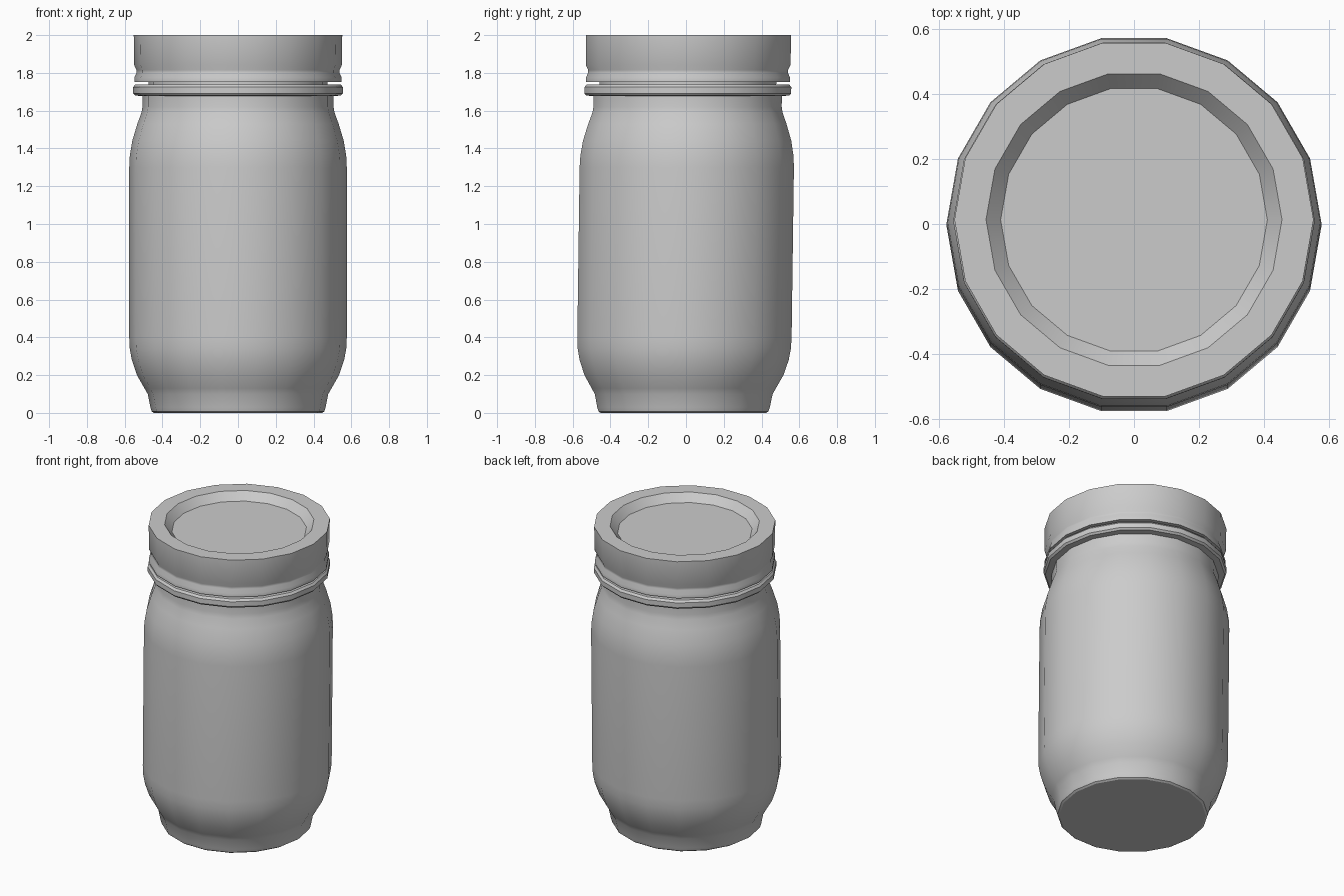
import bpy, bmesh
from math import cos, sin, pi, radians

if "Cube" in bpy.data.objects:
    bpy.data.objects.remove(bpy.data.objects["Cube"])

SIDES = 18


def lean(z):
    # the whole jar leans very slightly towards +y
    return 0.0135 * (z - 1.0)


def lathe(name, profile, closed=False):
    """Spin (radius, z) points into an 18-sided part; open ends get caps."""
    bm = bmesh.new()
    rings = []
    for r, z in profile:
        rings.append([bm.verts.new((r * cos(2 * pi * i / SIDES),
                                    r * sin(2 * pi * i / SIDES) + lean(z), z))
                      for i in range(SIDES)])
    pairs = list(zip(rings, rings[1:]))
    if closed:
        pairs.append((rings[-1], rings[0]))
    for a, b in pairs:
        for i in range(SIDES):
            j = (i + 1) % SIDES
            bm.faces.new((a[i], a[j], b[j], b[i]))
    if not closed:
        bm.faces.new(rings[0][::-1])
        bm.faces.new(rings[-1])
    bmesh.ops.recalc_face_normals(bm, faces=bm.faces)
    mesh = bpy.data.meshes.new(name)
    bm.to_mesh(mesh)
    bm.free()
    obj = bpy.data.objects.new(name, mesh)
    bpy.context.collection.objects.link(obj)
    bpy.ops.object.select_all(action='DESELECT')
    obj.select_set(True)
    bpy.context.view_layer.objects.active = obj
    bpy.ops.object.shade_smooth_by_angle(angle=radians(32))
    return obj


# Jar: foot, rounded body, shoulder and neck
lathe("jar_body", [
    (0.445, 0.0), (0.457, 0.008), (0.464, 0.03), (0.478, 0.10), (0.495, 0.13),
    (0.535, 0.20), (0.562, 0.28), (0.573, 0.34), (0.576, 0.40),
    (0.576, 1.30), (0.573, 1.36), (0.560, 1.44), (0.533, 1.53),
    (0.511, 1.59), (0.506, 1.62), (0.506, 1.685), (0.475, 1.69), (0.475, 1.80)])

# Bead around the neck
lathe("neck_ring", [
    (0.47, 1.675), (0.545, 1.68), (0.556, 1.692), (0.556, 1.724),
    (0.545, 1.738), (0.47, 1.738)], closed=True)

# Screw lid with a groove and a recessed top
lathe("lid", [
    (0.46, 1.752), (0.549, 1.752), (0.549, 1.775), (0.537, 1.80),
    (0.537, 1.815), (0.550, 1.842), (0.552, 2.0),
    (0.455, 2.0), (0.410, 1.95)])
